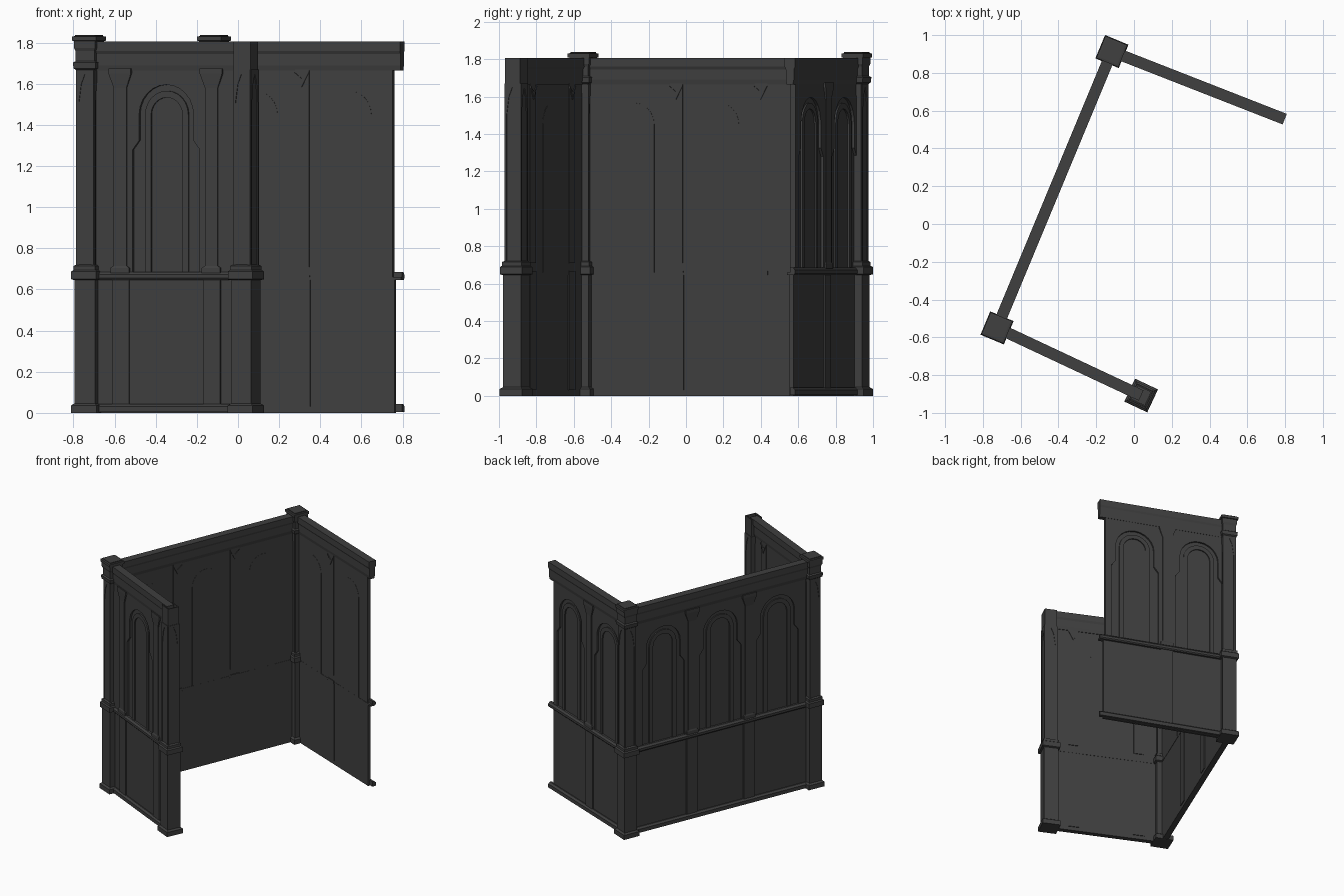
import bpy, bmesh
from math import sin, cos, pi, atan2
from mathutils import Matrix, Vector

if "Cube" in bpy.data.objects:
    bpy.data.objects.remove(bpy.data.objects["Cube"])

A, B = Vector((-0.117, 0.913)), Vector((-0.725, -0.55))
C, D = Vector((0.038, -0.908)), Vector((0.798, 0.555))

mat = bpy.data.materials.new("charcoal")
mat.diffuse_color = (0.05, 0.05, 0.05, 1)
mat.use_nodes = True
mat.node_tree.nodes["Principled BSDF"].inputs["Base Color"].default_value = mat.diffuse_color


def frame(p, q):
    """Local frame: x along the wall, y outward, z up."""
    d = q - p
    return Matrix.Translation((p.x, p.y, 0)) @ Matrix.Rotation(atan2(d.y, d.x), 4, 'Z')


def finish(bm, name, mw):
    bmesh.ops.recalc_face_normals(bm, faces=bm.faces)
    me = bpy.data.meshes.new(name)
    bm.to_mesh(me)
    bm.free()
    me.materials.append(mat)
    ob = bpy.data.objects.new(name, me)
    bpy.context.collection.objects.link(ob)
    ob.matrix_world = mw
    return ob


def extrude(bm, pts, vec):
    f = bm.faces.new([bm.verts.new(p) for p in pts])
    r = bmesh.ops.extrude_face_region(bm, geom=[f], use_keep_orig=True)
    bmesh.ops.translate(bm, vec=vec, verts=[v for v in r['geom'] if isinstance(v, bmesh.types.BMVert)])


def plate(bm, xz, y0, y1):
    extrude(bm, [(x, y0, z) for x, z in xz], (0, y1 - y0, 0))


def box(bm, x0, x1, y0, y1, z0, z1):
    plate(bm, [(x0, z0), (x1, z0), (x1, z1), (x0, z1)], y0, y1)


def rail(bm, yz, x0, x1):
    extrude(bm, [(x0, y, z) for y, z in yz], (x1 - x0, 0, 0))


def arch(cx, r, z0, spring=1.45, foot=None):
    """Round arch outline, right foot to left foot, optionally with wider legs."""
    pts = [(cx + r * cos(pi * i / 12), spring + r * sin(pi * i / 12)) for i in range(13)]
    if foot:
        return ([(cx + foot, z0), (cx + foot, 1.28), (cx + r, 1.325)] + pts +
                [(cx - r, 1.325), (cx - foot, 1.28), (cx - foot, z0)])
    return [(cx + r, z0)] + pts + [(cx - r, z0)]


def loft(bm, cx, cy, sections, top=True):
    """Stack of rectangles (z, half x, half y)."""
    prev = None
    for z, a, b in sections:
        ring = [bm.verts.new((cx + sx * a, cy + sy * b, z))
                for sx, sy in ((-1, -1), (1, -1), (1, 1), (-1, 1))]
        if prev:
            for i in range(4):
                bm.faces.new((prev[i], prev[(i + 1) % 4], ring[(i + 1) % 4], ring[i]))
        else:
            bm.faces.new(ring)
        prev = ring
    if top:
        bm.faces.new(prev)


def wall(name, p, q, bays, strips, end_cut=0.0):
    mw, L = frame(p, q), (q - p).length
    end = L - end_cut
    # Thin backing panels, upper and lower
    bm = bmesh.new()
    box(bm, 0, end, -0.014, 0.002, 0.66, 1.70)
    finish(bm, name + "_upper_panel", mw)
    bm = bmesh.new()
    box(bm, 0, end + end_cut * 0.25, -0.014, 0.008, 0.0, 0.65)
    finish(bm, name + "_lower_panel", mw)

    # Outer arched openings, their nested arch mouldings and inner arched panels
    bm = bmesh.new()
    for cx in bays:
        l, r = max(cx - 0.245, 0), min(cx + 0.245, end)
        a = arch(cx, 0.146, 0.67, foot=0.18)
        plate(bm, [(l, 0.67), (l, 1.69), (r, 1.69), (r, 0.67)] + a, 0.001, 0.016)
        plate(bm, arch(cx, 0.116, 0.67) + arch(cx, 0.084, 0.67)[::-1], 0.001, 0.011)
        plate(bm, arch(cx, 0.116, 0.66), -0.0155, -0.013)
    finish(bm, name + "_arches", mw)

    # Pilaster strips with foot block and flared head, both sides
    bm = bmesh.new()
    for x in strips:
        box(bm, x - 0.045, x + 0.045, 0.004, 0.018, 0.03, 0.65)
        loft(bm, x, 0.014, [(0.68, 0.05, 0.013), (0.705, 0.05, 0.013), (0.715, 0.034, 0.009),
                            (1.58, 0.034, 0.009), (1.65, 0.06, 0.014), (1.675, 0.06, 0.014)])
        box(bm, x - 0.043, x + 0.043, -0.019, -0.01, 0.03, 0.645)
        box(bm, x - 0.039, x + 0.039, -0.02, -0.01, 0.645, 0.667)
        box(bm, x - 0.037, x + 0.037, -0.019, -0.01, 0.71, 1.68)
        plate(bm, [(x - 0.037, 1.655), (x, 1.585), (x + 0.037, 1.655), (x, 1.625)], -0.024, -0.015)
    finish(bm, name + "_pilasters", mw)

    # Cornice, stepped on both sides
    bm = bmesh.new()
    half = [(0.018, 1.665), (0.023, 1.69), (0.023, 1.745), (0.03, 1.76), (0.03, 1.805)]
    rail(bm, half + [(-y, z) for y, z in half[::-1]], 0, L)
    finish(bm, name + "_cornice", mw)

    # Middle rail and skirting on the outside
    bm = bmesh.new()
    rail(bm, [(-0.016, 0.647), (0.024, 0.647), (0.03, 0.655), (0.03, 0.672),
              (0.018, 0.686), (0.0, 0.686), (0.0, 0.66), (-0.016, 0.66)], 0, L)
    finish(bm, name + "_middle_rail", mw)
    bm = bmesh.new()
    rail(bm, [(0, 0.004), (0.03, 0.004), (0.03, 0.032), (0.016, 0.044), (0, 0.044)], 0, L)
    finish(bm, name + "_skirting", mw)


def post(name, p, toward, capped=True):
    mw = frame(p, toward)
    # Square post with stepped base and waist
    lower = [(0, .067), (.036, .067), (.046, .053), (.645, .053), (.65, .066), (.688, .066),
             (.695, .057), (.715, .057), (.722, .045)]
    upper = [(1.665, .045), (1.675, .057), (1.703, .06), (1.71, .05), (1.76, .05),
             (1.775, .056), (1.808, .056), (1.81, .063), (1.83, .063), (1.832, .052), (1.838, .052)]
    bm = bmesh.new()
    loft(bm, 0, 0, [(z, s, s) for z, s in lower + (upper if capped else [])])
    if not capped:
        # Open-topped hollow shaft
        loft(bm, 0, 0, [(.722, .045, .045), (1.805, .045, .045), (1.805, .038, .038), (.73, .038, .038)])
    finish(bm, name, mw)
    # Raised corner strips and pointed heads on each face of the shaft
    bm = bmesh.new()
    for k in range(4):
        n = len(bm.verts)
        for s in (-1, 1):
            x0, x1 = sorted((s * 0.045, s * 0.033))
            box(bm, x0, x1, 0.044, 0.049, 0.72, 1.67)
        for s in (-1, 1):
            plate(bm, [(s * 0.034, 1.50), (s * 0.02, 1.60), (0, 1.65), (0, 1.67), (s * 0.034, 1.67)],
                  0.044, 0.049)
        bm.verts.ensure_lookup_table()
        bmesh.ops.rotate(bm, verts=bm.verts[n:], cent=(0, 0, 0), matrix=Matrix.Rotation(k * pi / 2, 3, 'Z'))
    finish(bm, name + "_shaft_trim", mw)


# Three walls, running clockwise so that local +y is the outside
wall("short_wall", C, B, [0.42], [0.175, 0.665])
m = (A - B).length / 2
wall("long_wall", B, A, [m - 0.49, m, m + 0.49], [m - 0.245, m + 0.245])
wall("open_end_wall", A, D, [0.222, 0.712], [0.467], end_cut=0.045)

# Side margins of the short wall beside its pilasters
bm = bmesh.new()
for x0, x1 in ((0.04, 0.175), (0.665, 0.80)):
    box(bm, x0, x1, 0.001, 0.016, 0.67, 1.69)
finish(bm, "short_wall_margins", frame(C, B))

# Corner posts
post("rear_corner_post", A, B)
post("left_corner_post", B, A)
post("front_end_post", C, B, capped=False)
